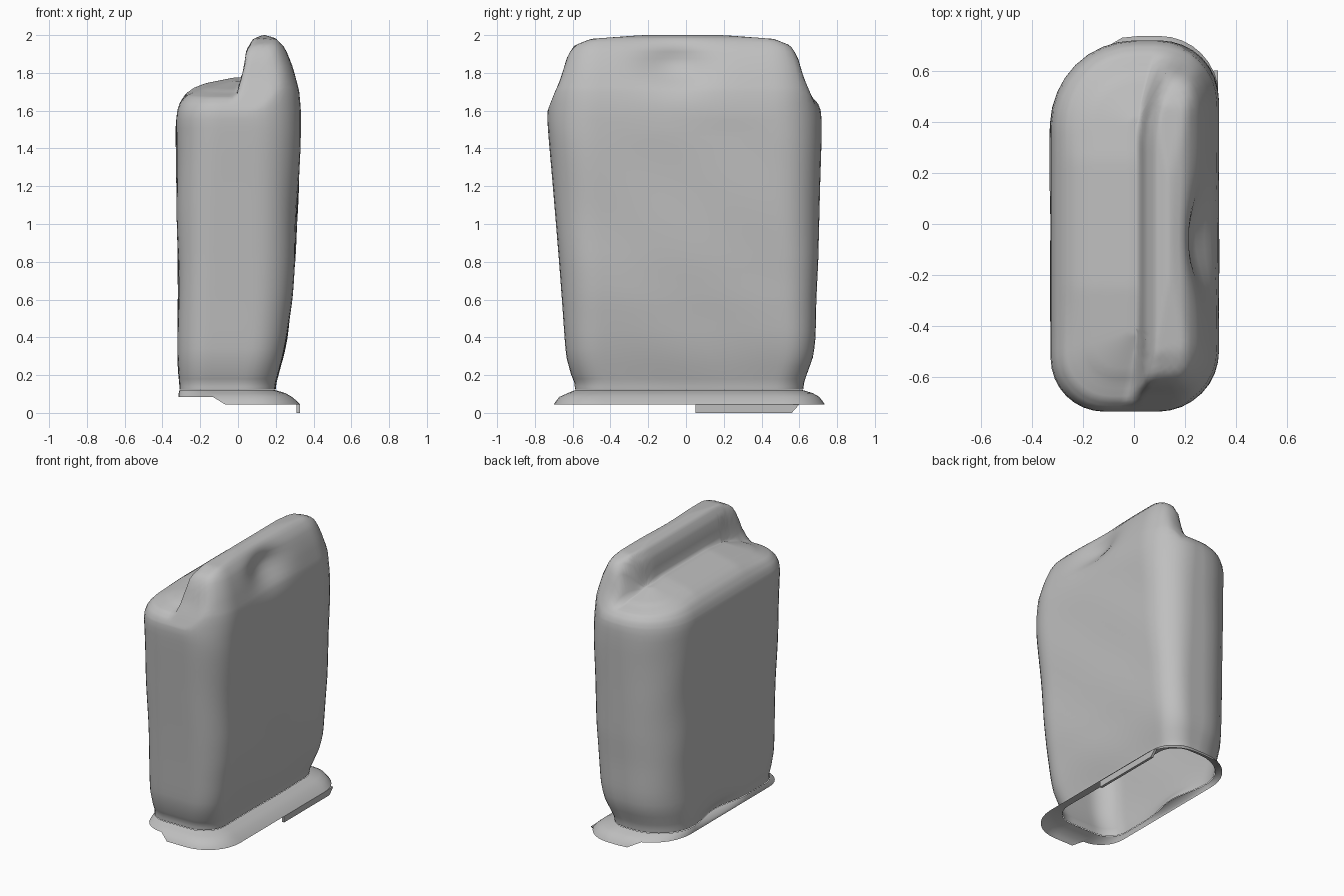
import bpy, bmesh, math

cube = bpy.data.objects.get("Cube")
if cube:
    bpy.data.objects.remove(cube, do_unlink=True)

grey = bpy.data.materials.new("plain_grey")
grey.use_nodes = True
colour = (0.52, 0.52, 0.52, 1)
grey.diffuse_color = colour
grey.node_tree.nodes["Principled BSDF"].inputs["Base Color"].default_value = colour


def lookup(table, value):
    """Piecewise linear lookup in a list of (key, values...) rows."""
    if value <= table[0][0]:
        return table[0][1:]
    for low, high in zip(table, table[1:]):
        if value <= high[0]:
            t = (value - low[0]) / (high[0] - low[0])
            return [a + (b - a) * t for a, b in zip(low[1:], high[1:])]
    return table[-1][1:]


def rounded_outline(sides, radii):
    """Rounded rectangle with its own radius at each corner."""
    left, right, front, back = sides
    corners = [(right, back, 1, 1), (left, back, -1, 1),
               (left, front, -1, -1), (right, front, 1, -1)]
    points = []
    for index, (x, y, sx, sy) in enumerate(corners):
        radius = radii[index]
        cx, cy = x - sx * radius, y - sy * radius
        for step in range(9):
            angle = (index + step / 8) * math.pi / 2
            points.append((cx + radius * math.cos(angle), cy + radius * math.sin(angle)))
        # Straight run up to the next corner
        following = (index + 1) % 4
        nx, ny, tx, ty = corners[following]
        ex, ey = points[-1]
        along_y = index % 2 == 1
        fx = ex if along_y else nx - tx * radii[following]
        fy = ny - ty * radii[following] if along_y else ey
        count = 32 if along_y else 8
        for step in range(1, count):
            t = step / count
            points.append((ex + (fx - ex) * t, ey + (fy - ey) * t))
    return points


def loft(name, rings):
    """Join rings of equal length into one smooth open surface."""
    bm = bmesh.new()
    rows = [[bm.verts.new(p) for p in ring] for ring in rings]
    for lower, upper in zip(rows, rows[1:]):
        for i in range(len(lower)):
            j = (i + 1) % len(lower)
            bm.faces.new((lower[i], lower[j], upper[j], upper[i]))
    bmesh.ops.remove_doubles(bm, verts=bm.verts, dist=0.0005)
    mesh = bpy.data.meshes.new(name)
    bm.to_mesh(mesh)
    bm.free()
    mesh.materials.append(grey)
    for face in mesh.polygons:
        face.use_smooth = True
    obj = bpy.data.objects.new(name, mesh)
    bpy.context.collection.objects.link(obj)
    return obj


# Body: height, left, right, front, back
body_sizes = [
    (.12, -.31, .195, -.588, .62), (.16, -.31, .2, -.59, .625),
    (.2, -.313, .212, -.608, .638), (.3, -.318, .24, -.635, .675),
    (.4, -.318, .26, -.643, .686), (.6, -.316, .285, -.657, .69),
    (.8, -.318, .3, -.672, .7), (1.2, -.323, .32, -.705, .71),
    (1.45, -.327, .331, -.727, .718), (1.56, -.327, .333, -.735, .718),
    (1.6, -.322, .333, -.733, .714)]
corner_radii = [(.12, .14, .28, .14, .16), (.4, .15, .29, .15, .18),
                (1.6, .24, .33, .21, .24)]
shelf = [(0, 1.6), (.015, 1.645), (.045, 1.69), (.09, 1.722), (.15, 1.745), (.3, 1.775)]
outer_side = [(0, 1.6), (.008, 1.7), (.042, 1.83), (.082, 1.93), (.133, 1.985), (.19, 2)]
inner_side = [(-.03, 1.6), (.028, 1.81), (.043, 1.92), (.08, 1.98), (.13, 2)]
ridge_end = [(0, 1.6), (.035, 1.69), (.075, 1.78), (.1, 1.88),
             (.14, 1.945), (.23, 1.98), (.5, 2)]


def top_height(x, y, inset):
    """Low shelf on one side and a long raised grip on the other."""
    sag = .1 * max(0, abs(y) - .25) * min(1, inset / .1)
    low = lookup(shelf, inset)[0] - sag
    shift = max(0, y - .3) ** 2
    end = min(y + .733, .695 - y)
    grip = min(lookup(outer_side, inset)[0],
               lookup(inner_side, x - shift)[0],
               lookup(ridge_end, end)[0])
    return max(low, grip)


def weathered(x, y, z):
    """Finger hollow behind the grip, a dent at the foot, slight unevenness."""
    if x > .15:
        x -= .075 * math.exp(-((y + .06) / .18) ** 2 - ((z - 1.84) / .1) ** 2)
    if x < -.2:
        x += .045 * math.exp(-((y - .05) / .18) ** 2 - ((z - .12) / .06) ** 2)
    wave = .004 * math.sin(9 * z + 3 * y) * math.sin(7 * y + 2 * z)
    return (x + (wave if z < 1.55 else 0), y, z)


rings = []
steps = 30
heights = [.12, .14, .16, .18] + [.2 + 1.4 * s / steps for s in range(steps + 1)]
for z in heights:
    outline = rounded_outline(lookup(body_sizes, z), lookup(corner_radii, z))
    rings.append([weathered(x, y, z) for x, y in outline])

left, right, front, back = body_sizes[-1][1:]
half = (right - left) / 2
insets = [.003, .008, .014, .022, .033, .045, .06, .075, .09, .11, .13, .15, .17]
insets += [.19 + .01 * s for s in range(14)] + [half]
for d in insets:
    outline = rounded_outline((left + d, right - d, front + d, back - d),
                              [r * (1 - d / half) for r in corner_radii[-1][1:]])
    rings.append([weathered(x, y, top_height(x, y, d)) for x, y in outline])
body = loft("container_body", rings)
smooth = body.modifiers.new("soften", "SMOOTH")
smooth.factor = .4
smooth.iterations = 2

# Base flange: flares out on three sides and is torn short on the fourth
flange_sizes = [
    (.045, -.32, .33, -.7, .735), (.06, -.318, .315, -.69, .725),
    (.085, -.316, .285, -.67, .705), (.105, -.314, .25, -.625, .67),
    (.12, -.31, .195, -.588, .62)]
flange_radii = [(.045, .23, .34, .23, .25), (.12, .14, .28, .14, .16)]
torn_height = .085
torn_outline = rounded_outline(lookup(flange_sizes, torn_height),
                               lookup(flange_radii, torn_height))
rings = []
for z, *sides in reversed(flange_sizes):
    ring = []
    for (x, y), (tx, ty) in zip(rounded_outline(sides, lookup(flange_radii, z)),
                                torn_outline):
        torn = z < torn_height and tx < -.12
        ring.append((tx, ty, torn_height) if torn else (x, y, z))
    rings.append(ring)
rings[0] = [weathered(*point) for point in rings[0]]
loft("base_flange", rings)

# Small tab hanging below the flange
bm = bmesh.new()
profile = [(.05, 0), (.56, 0), (.6, .045), (.05, .045)]
tab = bm.faces.new([bm.verts.new((.31, y, z)) for y, z in profile])
grown = bmesh.ops.extrude_face_region(bm, geom=[tab])["geom"]
bmesh.ops.translate(bm, vec=(.018, 0, 0),
                    verts=[v for v in grown if isinstance(v, bmesh.types.BMVert)])
bmesh.ops.recalc_face_normals(bm, faces=bm.faces)
mesh = bpy.data.meshes.new("flange_tab")
bm.to_mesh(mesh)
bm.free()
mesh.materials.append(grey)
bpy.context.collection.objects.link(bpy.data.objects.new("flange_tab", mesh))
